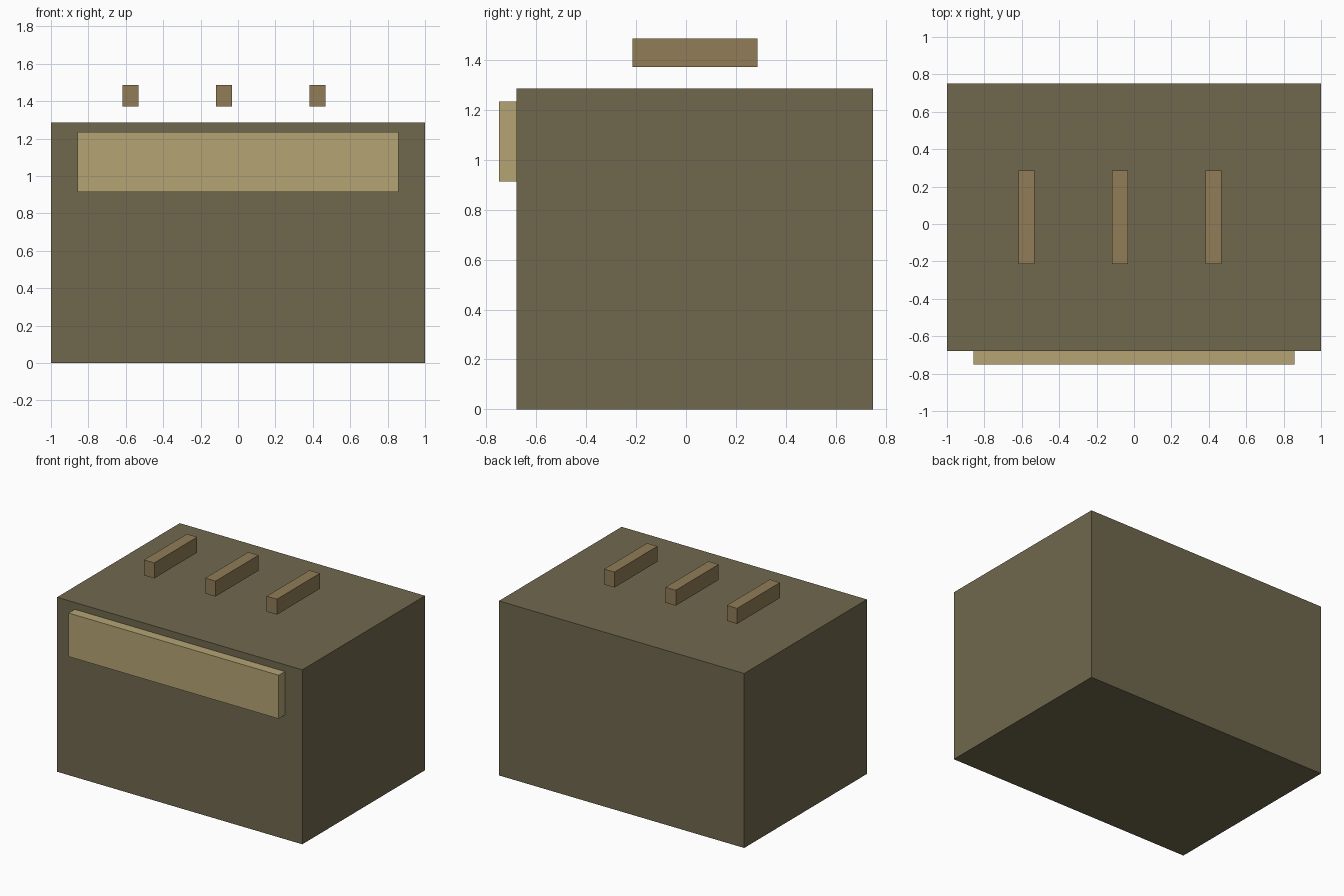
import bpy

if "Cube" in bpy.data.objects:
    bpy.data.objects.remove(bpy.data.objects["Cube"])


def material(name, rgb):
    """Flat colour given as sRGB 0-255, stored as linear."""
    lin = [(c / 255 / 12.92) if c < 11 else ((c / 255 + 0.055) / 1.055) ** 2.4 for c in rgb]
    m = bpy.data.materials.new(name)
    m.diffuse_color = (*lin, 1)
    m.use_nodes = True
    m.node_tree.nodes["Principled BSDF"].inputs["Base Color"].default_value = m.diffuse_color
    return m


def box(name, x, y, z, mat):
    """Box spanning the given (min, max) ranges."""
    bpy.ops.mesh.primitive_cube_add(size=1, location=[(a + b) / 2 for a, b in (x, y, z)])
    ob = bpy.context.object
    ob.name = name
    ob.scale = [b - a for a, b in (x, y, z)]
    bpy.ops.object.transform_apply(location=False, rotation=False, scale=True)
    ob.data.materials.append(mat)
    return ob


olive = material("dark olive", (112, 104, 78))
tan = material("light tan", (181, 165, 117))
brown = material("warm brown", (145, 125, 87))

# Main block
box("body", (-1, 1), (-0.679, 0.75), (0, 1.286), olive)

# Raised board across the upper front
box("front_board", (-0.857, 0.857), (-0.75, -0.679), (0.914, 1.235), tan)

# Three evenly spaced bars floating above the top
for i in range(3):
    cx = -0.575 + 0.5 * i
    box(f"top_bar_{i + 1}", (cx - 0.042, cx + 0.042), (-0.214, 0.286), (1.372, 1.486), brown)
